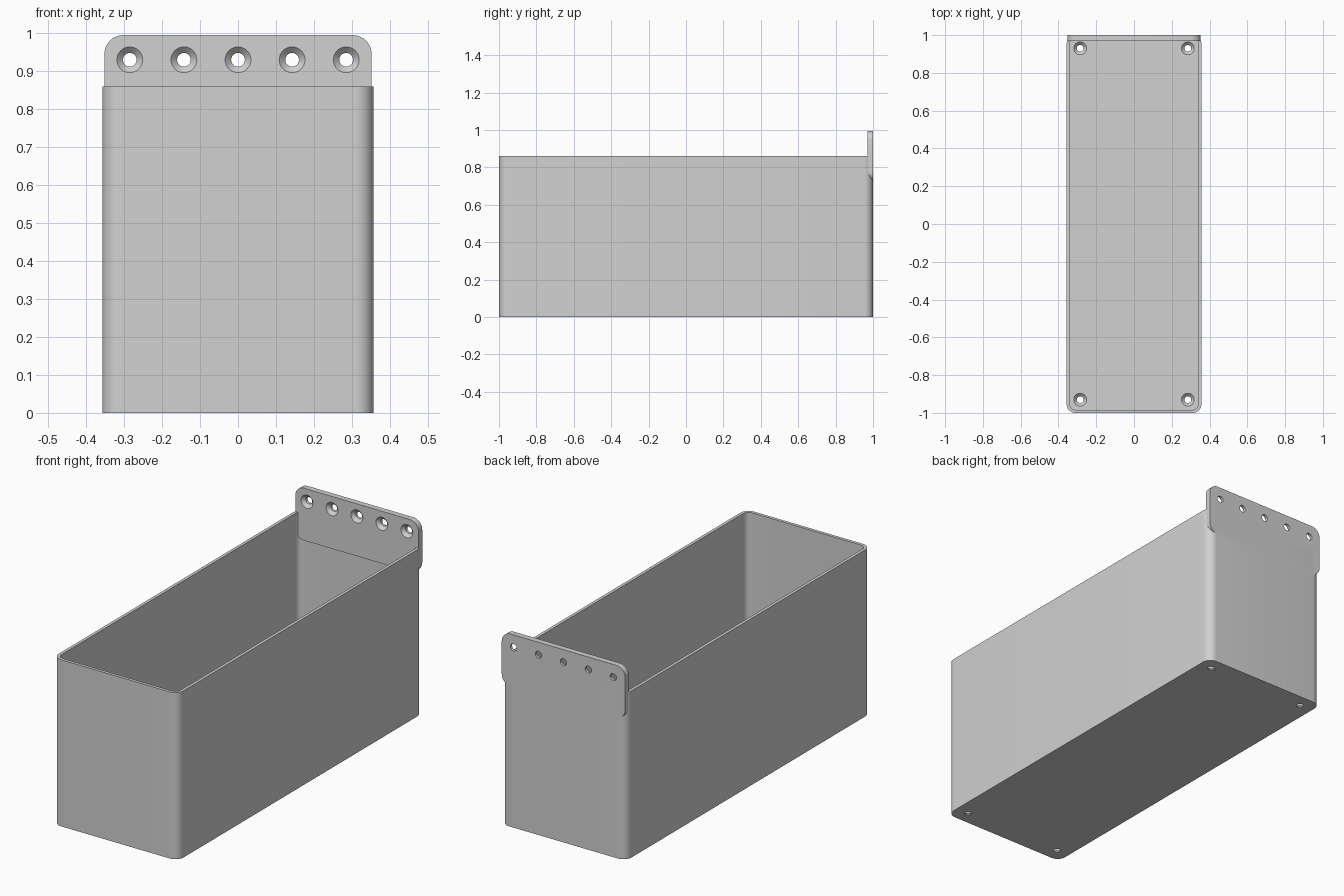
import bpy, bmesh, math
from mathutils import Matrix, Vector

cube = bpy.data.objects.get("Cube")
if cube:
    bpy.data.objects.remove(cube, do_unlink=True)

grey = bpy.data.materials.new("plain grey")
grey.use_nodes = True
GREY = (0.64, 0.64, 0.64, 1)
grey.diffuse_color = GREY
grey.node_tree.nodes["Principled BSDF"].inputs["Base Color"].default_value = GREY

HALF_X, HALF_Y, HEIGHT = 0.357, 1.0, 0.86
WALL, FLOOR, CORNER = 0.016, 0.02, 0.047
PLATE_X, PLATE_LOW, PLATE_TOP, PLATE_THICK = 0.352, 0.725, 0.995, 0.03
UPRIGHT = Matrix.Rotation(math.radians(90), 4, "X")   # local z becomes -y


def finish(name, bm):
    bmesh.ops.recalc_face_normals(bm, faces=bm.faces[:])
    mesh = bpy.data.meshes.new(name)
    bm.to_mesh(mesh)
    bm.free()
    mesh.materials.append(grey)
    obj = bpy.data.objects.new(name, mesh)
    bpy.context.collection.objects.link(obj)
    return obj


def rounded_block(name, half_w, half_h, radius, low, high, matrix=Matrix(), steps=10):
    """Rounded rectangle extruded along local z."""
    bm = bmesh.new()
    ring = []
    for quarter, (sx, sy) in enumerate([(1, 1), (-1, 1), (-1, -1), (1, -1)]):
        for i in range(steps + 1):
            a = math.pi / 2 * (quarter + i / steps)
            x = sx * (half_w - radius) + radius * math.cos(a)
            y = sy * (half_h - radius) + radius * math.sin(a)
            ring.append(bm.verts.new((x, y, low)))
    face = bm.faces.new(ring)
    top = bmesh.ops.extrude_face_region(bm, geom=[face])["geom"]
    verts = [v for v in top if isinstance(v, bmesh.types.BMVert)]
    bmesh.ops.translate(bm, verts=verts, vec=(0, 0, high - low))
    bm.transform(matrix)
    return finish(name, bm)


def screw_holes(name, centres, thickness, matrix=Matrix(), sides=32):
    """Countersunk hole cutters; each centre lies on the sunk face."""
    bm = bmesh.new()
    profile = [(0.034, 0.005), (0.034, 0), (0.018, -0.016), (0.018, -thickness - 0.005)]
    for centre in centres:
        rings = []
        for r, z in profile:
            ring = []
            for i in range(sides):
                a = math.tau * i / sides
                p = matrix @ Vector((r * math.cos(a), r * math.sin(a), z))
                ring.append(bm.verts.new(p + Vector(centre)))
            rings.append(ring)
        bm.faces.new(rings[0])
        bm.faces.new(rings[-1])
        for lower, upper in zip(rings, rings[1:]):
            for i in range(sides):
                j = (i + 1) % sides
                bm.faces.new((lower[i], lower[j], upper[j], upper[i]))
    return finish(name, bm)


def cut(obj, cutter):
    cutter.hide_render = True
    mod = obj.modifiers.new("cut", "BOOLEAN")
    mod.operation = "DIFFERENCE"
    mod.solver = "EXACT"
    mod.object = cutter
    bpy.context.view_layer.objects.active = obj
    bpy.ops.object.modifier_apply(modifier=mod.name)
    bpy.data.objects.remove(cutter, do_unlink=True)


# Open bin: outer block, hollowed, with four screw holes in the floor
bin_body = rounded_block("bin_body", HALF_X, HALF_Y, CORNER, 0, HEIGHT)
cut(bin_body, rounded_block("cavity_cutter", HALF_X - WALL, HALF_Y - WALL,
                            CORNER - WALL, FLOOR, HEIGHT + 0.1))
floor_points = [(sx * 0.285, sy * 0.93, FLOOR) for sx in (-1, 1) for sy in (-1, 1)]
cut(bin_body, screw_holes("floor_hole_cutter", floor_points, FLOOR))

# Mounting plate flush with the back, with a row of five screw holes
centre_z = (PLATE_LOW + PLATE_TOP) / 2
place = Matrix.Translation((0, HALF_Y, centre_z)) @ UPRIGHT
plate = rounded_block("mounting_plate", PLATE_X, (PLATE_TOP - PLATE_LOW) / 2,
                      0.05, 0, PLATE_THICK, place)
plate_points = [(i * 0.1425, HALF_Y - PLATE_THICK, 0.93) for i in range(-2, 3)]
cut(plate, screw_holes("plate_hole_cutter", plate_points, PLATE_THICK, UPRIGHT))

# Smooth rounded corners, crisp edges
bpy.ops.object.select_all(action="DESELECT")
for obj in (bin_body, plate):
    obj.select_set(True)
bpy.context.view_layer.objects.active = bin_body
bpy.ops.object.shade_smooth_by_angle(angle=math.radians(30))
